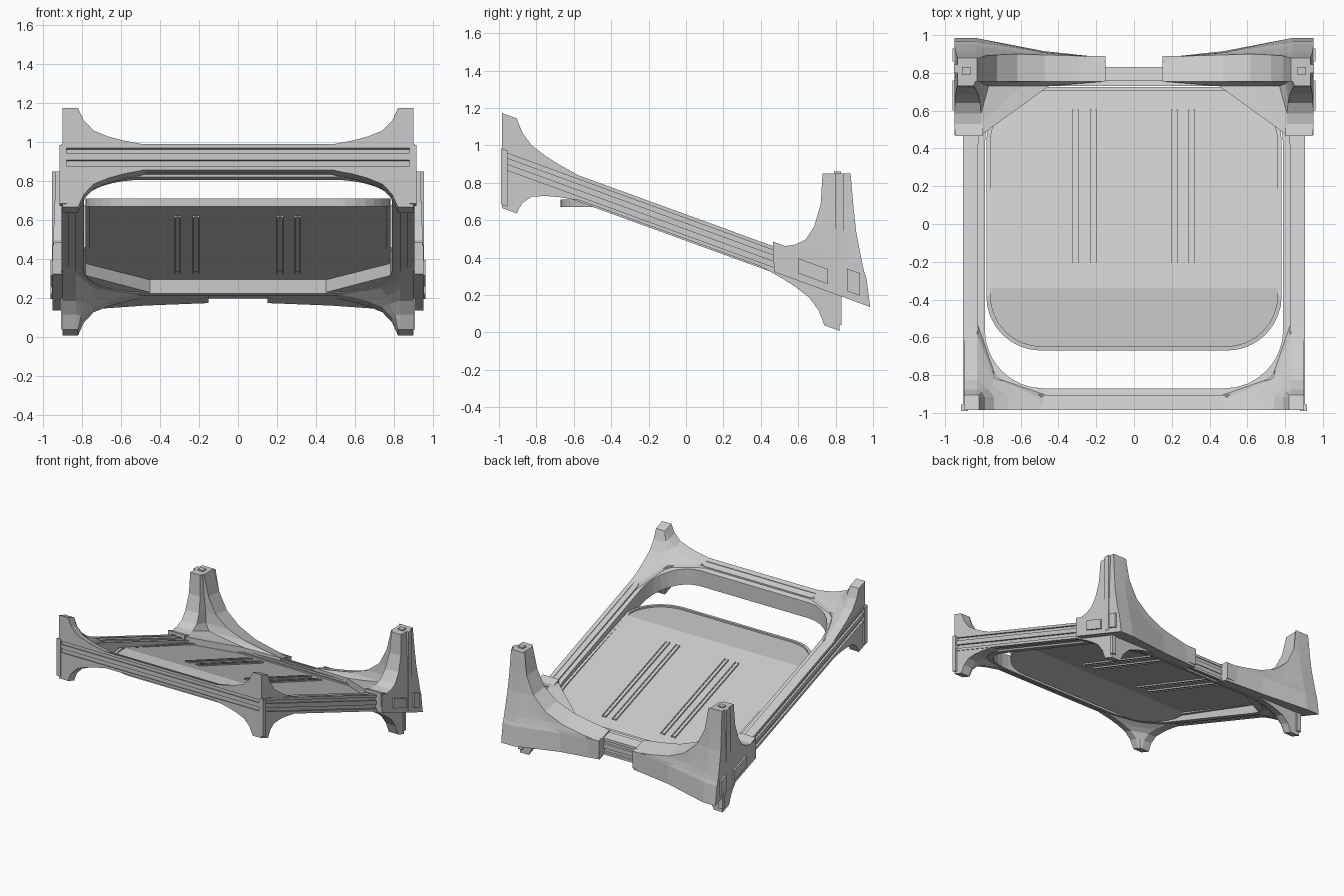
import bpy, bmesh, math

if "Cube" in bpy.data.objects:
    bpy.data.objects.remove(bpy.data.objects["Cube"])

SLOPE, MID = 0.364, 0.565          # whole frame is sheared down toward the back


def tilt(x, y, w):
    return (x, y, w + MID - SLOPE * y)


def tray(x, y, w):                 # plate path: level at the front, then sloping
    return (x, y, w + 0.67 - 0.352 * max(0.0, y + 0.34))


def level(x, y, z):
    return (x, y, z)


def finish(bm, name, place):
    for v in bm.verts:
        v.co = place(*v.co)
    bmesh.ops.recalc_face_normals(bm, faces=bm.faces)
    me = bpy.data.meshes.new(name)
    bm.to_mesh(me)
    bm.free()
    ob = bpy.data.objects.new(name, me)
    bpy.context.collection.objects.link(ob)
    return ob


def loft(name, rings, place=level, closed=False):
    """Join rings of points; cap the ends, or close back on the first ring."""
    bm = bmesh.new()
    vs = [[bm.verts.new(p) for p in r] for r in rings]
    n, m = len(vs[0]), len(vs)
    for k in range(m if closed else m - 1):
        a, b = vs[k], vs[(k + 1) % m]
        for i in range(n):
            j = (i + 1) % n
            bm.faces.new((a[i], a[j], b[j], b[i]))
    if not closed:
        bm.faces.new(vs[0])
        bm.faces.new(vs[-1])
    return finish(bm, name, place)


def box(name, x, y, z, place=level):
    rings = [[(x[0], y[0], k), (x[1], y[0], k), (x[1], y[1], k), (x[0], y[1], k)] for k in z]
    return loft(name, rings, place)


def rrect(hx, y0, y1, r, seg=8):
    pts = []
    for cx, cy, a0 in ((hx - r, y1 - r, 0), (-hx + r, y1 - r, 90),
                       (-hx + r, y0 + r, 180), (hx - r, y0 + r, 270)):
        for i in range(seg + 1):
            a = math.radians(a0 + 90 * i / seg)
            pts.append((cx + r * math.cos(a), cy + r * math.sin(a)))
    return pts


def ring(name, outer, inner, w0, w1, place=tilt):
    rows = [(outer, w0), (outer, w1), (inner, w1), (inner, w0)]
    return loft(name, [[(x, y, w) for x, y in p] for p, w in rows], place, closed=True)


# Main frame with rounded opening and stepped lip
ring("main_frame", rrect(.89, -.97, .82, .01), rrect(.825, -.905, .76, .34), -.062, .062)
ring("opening_lip", rrect(.832, -.912, .765, .345), rrect(.79, -.87, .73, .31), -.075, .05)

# Ridges forming the channels on the outside of the rails
for k, (w0, w1) in enumerate(((-.066, -.045), (-.015, .02), (.045, .066))):
    ring(f"rail_ridge_{k}", rrect(.905, -.985, .83, .005), rrect(.87, -.95, .80, .005), w0, w1)

# Sloping tray plate with a level front part
outline = rrect(.782, -.67, .725, .29)
bm = bmesh.new()
base = bm.faces.new([bm.verts.new((x, y, 0)) for x, y in outline])
ext = bmesh.ops.extrude_face_region(bm, geom=[base])
for v in ext["geom"]:
    if isinstance(v, bmesh.types.BMVert):
        v.co.z = .03
bmesh.ops.bisect_plane(bm, geom=bm.verts[:] + bm.edges[:] + bm.faces[:],
                       plane_co=(0, -.34, 0), plane_no=(0, 1, 0))
finish(bm, "tray_plate", tray)
ring("tray_rim", outline, rrect(.76, -.648, .703, .27), .0, .042, tray)

# Long thin ribs on the tray
for k, x in enumerate((-.31, -.215, .215, .305)):
    box(f"tray_rib_{k}", (x - .015, x + .015), (-.2, .6), (-.006, .036), tray)
    for s in (-1, 1):
        e = x + s * .014
        box(f"tray_rib_edge_{k}", (e - .004, e + .004), (-.205, .605), (-.012, .042), tray)

# Flared corner feet: (height, reach along the rails, arm thickness, inner corner)
FLARE = [(.05, .46, .07, .17), (.068, .40, .07, .165), (.085, .31, .07, .155),
         (.105, .235, .07, .14), (.135, .16, .07, .12), (.185, .11, .07, .095),
         (.25, .08, .065, .08)]


def corner_flare(name, sx, ycorner, sy, sw):
    rings = []
    for h, a, t, c in FLARE:
        pts = [(0, 0), (a, 0), (a, t), (c, c), (t, a), (0, a)]
        rings.append([(sx * (.90 - u), ycorner + sy * v, sw * h * (1.03 if sw < 0 else 1))
                      for u, v in pts])
    loft(name, rings, tilt)


# Back posts straddling the rail:
# (z, shear, inward reach, front y, back y, arm end back y, outer x, inner corner x, inner corner y)
POST = [(.20, 1, .80, .47, .985, .88, .95, .80, .70),
        (.345, 1, .80, .47, .965, .88, .95, .80, .70),
        (.365, .95, .66, .53, .955, .89, .95, .80, .70),
        (.40, .85, .48, .585, .945, .895, .95, .80, .70),
        (.46, .6, .33, .64, .93, .90, .948, .805, .715),
        (.55, .35, .22, .685, .91, .895, .945, .815, .725),
        (.68, .15, .15, .72, .895, .89, .94, .83, .73),
        (.85, 0, .105, .73, .88, .88, .935, .84, .735)]

for sx, side in ((-1, "left"), (1, "right")):
    def span(a, b):
        return (sx * a, sx * b)

    corner_flare(f"{side}_front_upper_corner", sx, -.985, 1, 1)
    corner_flare(f"{side}_front_lower_corner", sx, -.985, 1, -1)
    corner_flare(f"{side}_back_foot", sx, .82, -1, -1)

    rings = []
    for z, s, a, yf, yb, ye, xo, xi, yi in POST:
        xe = xo - a
        pts = [(xo, yf), (xo, yb), (min(xo - .09, .84), yb), ((xe + .84) / 2 - .02, (yb + 2 * ye) / 3),
               (xe, ye), (xe, .755), (min(xi, xe + .3), min(yi + .03, .755)),
               (xi + .01, yf)]
        rings.append([(sx * x, y, z - s * SLOPE * (y - .81)) for x, y in pts])
    loft(f"{side}_back_post", rings)

    # Seam strips, clips and small end plates
    box(f"{side}_post_strip", span(.93, .953), (.80, .845), (.22, .85))
    box(f"{side}_post_cap", span(.865, .91), (.79, .83), (.84, .86))
    box(f"{side}_foot_strip", span(.87, .907), (.805, .832), (.04, .3))
    box(f"{side}_front_strip", span(.88, .915), (-.99, -.955), (-.24, .06), tilt)
    box(f"{side}_rail_clip", span(.80, .945), (.465, .58), (-.02, .09), tilt)
    box(f"{side}_outer_clip_front", span(.93, .962), (.60, .76), (-.03, .05), tilt)
    box(f"{side}_outer_clip_back", span(.93, .962), (.86, .93), (-.03, .09), tilt)
    box(f"{side}_back_ridge", span(.15, .80), (.86, .89), (-.05, .085), tilt)
